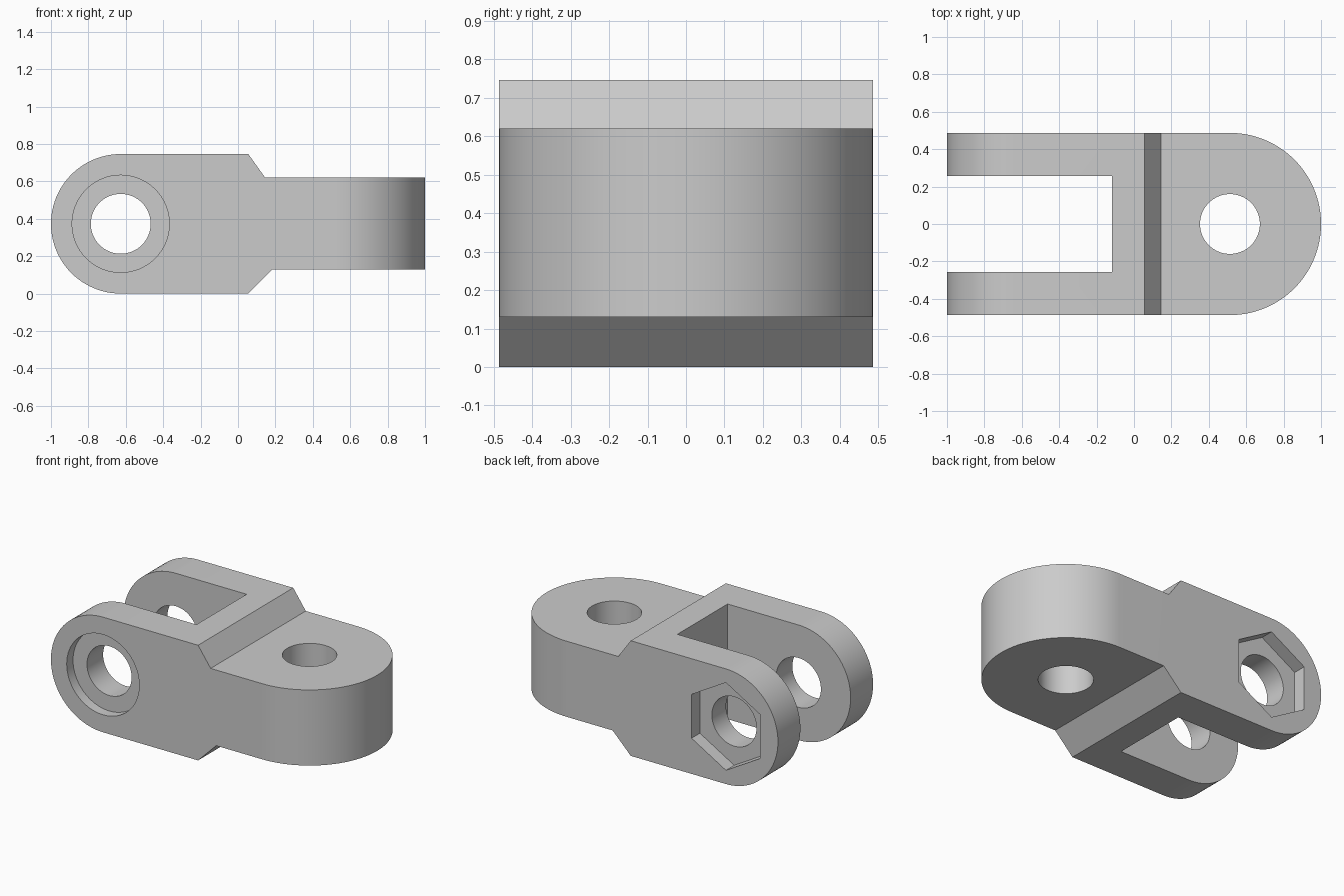
import bpy, bmesh, math
from mathutils import Vector

cube = bpy.data.objects.get("Cube")
if cube:
    bpy.data.objects.remove(cube, do_unlink=True)

HALF_W = 0.487                     # half width across the fork
R_FORK, FORK_X, MID_Z = 0.373, -0.627, 0.373
R_HOLE, LUG_X = 0.16, 0.513

grey = bpy.data.materials.new("light grey")
grey.use_nodes = True
grey.diffuse_color = (0.6, 0.6, 0.6, 1)
grey.node_tree.nodes["Principled BSDF"].inputs["Base Color"].default_value = (0.6, 0.6, 0.6, 1)


def arc(cx, cy, r, start, end, n):
    """Points on an arc, angles in degrees."""
    angles = [math.radians(start + (end - start) * i / n) for i in range(n + 1)]
    return [(cx + r * math.cos(a), cy + r * math.sin(a)) for a in angles]


def ring(cx, cy, r, n, start=0):
    return arc(cx, cy, r, start, start + 360, n)[:-1]


def prism(name, points, axis, low, high):
    """Extrude a 2D outline along y (outline in x, z) or z (outline in x, y)."""
    place = (lambda u, v, d: Vector((u, d, v))) if axis == "y" else (lambda u, v, d: Vector((u, v, d)))
    bm = bmesh.new()
    face = bm.faces.new([bm.verts.new(place(u, v, low)) for u, v in points])
    extruded = bmesh.ops.extrude_face_region(bm, geom=[face])["geom"]
    top = [g for g in extruded if isinstance(g, bmesh.types.BMVert)]
    bmesh.ops.translate(bm, verts=top, vec=place(0, 0, high - low))
    bmesh.ops.recalc_face_normals(bm, faces=bm.faces)
    mesh = bpy.data.meshes.new(name)
    bm.to_mesh(mesh)
    bm.free()
    mesh.materials.append(grey)
    obj = bpy.data.objects.new(name, mesh)
    bpy.context.collection.objects.link(obj)
    return obj


def combine(target, tool, operation):
    """Apply a boolean and discard its tool."""
    mod = target.modifiers.new(tool.name, "BOOLEAN")
    mod.operation, mod.solver, mod.object = operation, "EXACT", tool
    bpy.context.view_layer.objects.active = target
    bpy.ops.object.modifier_apply(modifier=mod.name)
    bpy.data.objects.remove(tool, do_unlink=True)


# Side profile: round fork end, stepping down to the thinner lug
side = arc(FORK_X, MID_Z, R_FORK, 90, 270, 48)
side += [(0.055, 0), (0.185, 0.13), (1.2, 0.13), (1.2, 0.62), (0.145, 0.62), (0.055, 0.746)]
body = prism("clevis_body", side, "y", -0.7, 0.7)

# Plan outline: straight sides with a round lug end
plan = arc(LUG_X, 0, HALF_W, -90, 90, 64) + [(-1.2, HALF_W), (-1.2, -HALF_W)]
combine(body, prism("plan_outline", plan, "z", -0.2, 1), "INTERSECT")

# Slot between the fork arms
slot = [(-1.3, -0.257), (-0.118, -0.257), (-0.118, 0.257), (-1.3, 0.257)]
combine(body, prism("fork_slot", slot, "z", -0.3, 1.1), "DIFFERENCE")

# Pin holes, round bolt-head recess in front, hexagonal nut recess behind
combine(body, prism("lug_hole", ring(LUG_X, 0, R_HOLE, 64), "z", -0.3, 1.1), "DIFFERENCE")
combine(body, prism("fork_hole", ring(FORK_X, MID_Z, R_HOLE, 64), "y", -0.8, 0.8), "DIFFERENCE")
combine(body, prism("bolt_recess", ring(FORK_X, MID_Z, 0.26, 64), "y", -0.8, 0.065 - HALF_W), "DIFFERENCE")
combine(body, prism("nut_recess", ring(FORK_X, MID_Z, 0.284, 6, 30), "y", HALF_W - 0.085, 0.8), "DIFFERENCE")

# Smooth the curved walls, keep the edges sharp
bpy.ops.object.select_all(action="DESELECT")
body.select_set(True)
bpy.context.view_layer.objects.active = body
bpy.ops.object.shade_smooth_by_angle(angle=math.radians(30))
